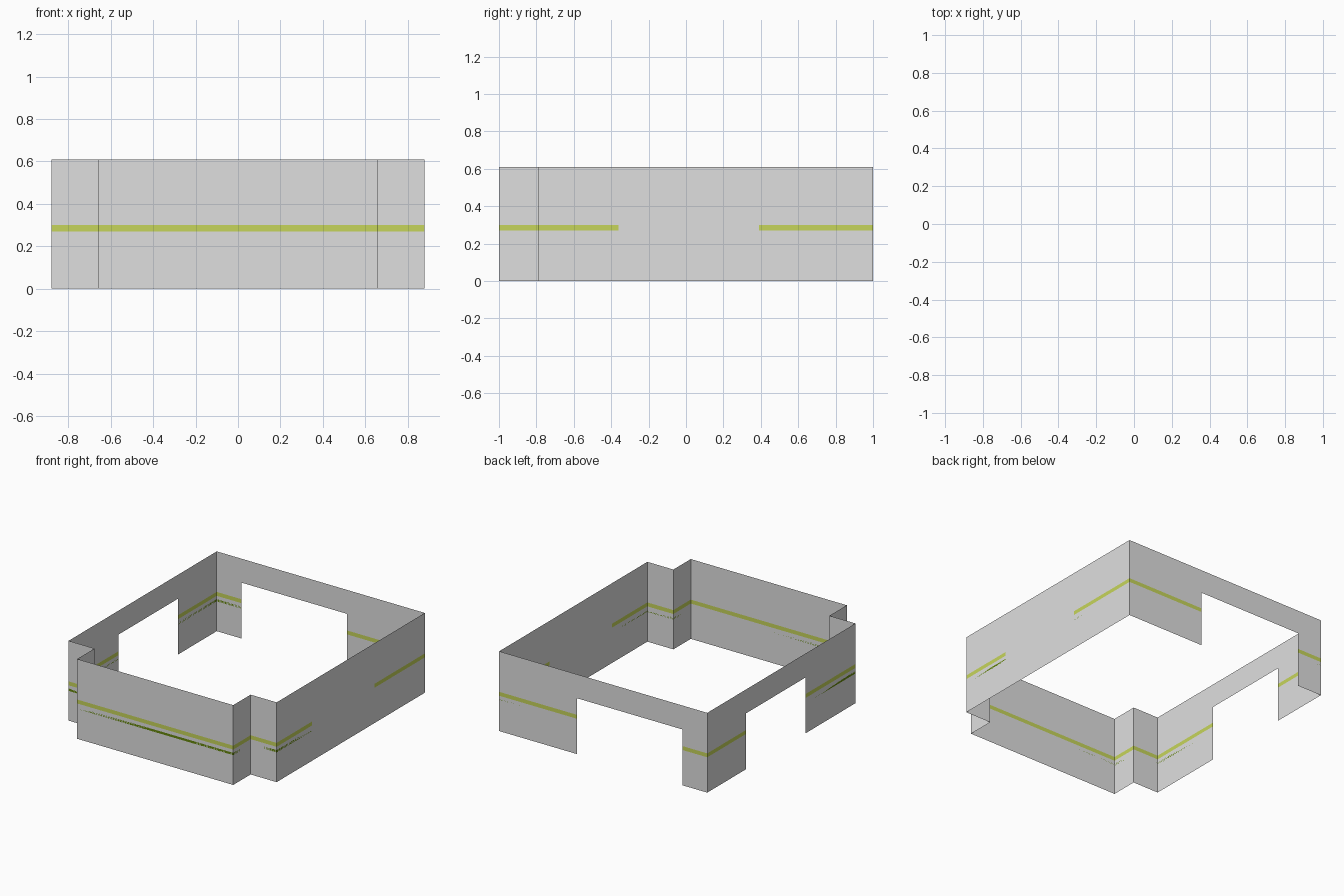
import bpy, bmesh
from mathutils import Vector

if "Cube" in bpy.data.objects:
    bpy.data.objects.remove(bpy.data.objects["Cube"])

HEIGHT = 0.61
STRIPE = (0.27, 0.30)      # light band cut into the walls
LINE = (0.227, 0.245)      # thin dark band lying flush on the walls


def material(name, rgb):
    m = bpy.data.materials.new(name)
    m.diffuse_color = (*rgb, 1)
    m.use_nodes = True
    m.node_tree.nodes["Principled BSDF"].inputs["Base Color"].default_value = m.diffuse_color
    return m


GREY = material("wall grey", (0.74, 0.74, 0.74))
LIME = material("light lime", (0.565, 0.665, 0.105))
OLIVE = material("dark olive green", (0.13, 0.24, 0.004))


def sheet(name, p0, p1, cuts, levels, mats, rule):
    """Vertical sheet from p0 to p1, divided into cells; rule gives the
    material of a cell, or None for a hole."""
    p0, p1 = Vector(p0), Vector(p1)
    length = (p1 - p0).length
    along = sorted({0.0, length, *cuts})
    bm = bmesh.new()
    for a, b in zip(along, along[1:]):
        for lo, hi in zip(levels, levels[1:]):
            idx = rule((a + b) / 2, (lo + hi) / 2)
            if idx is None:
                continue
            pa, pb = p0.lerp(p1, a / length), p0.lerp(p1, b / length)
            f = bm.faces.new([bm.verts.new((q.x, q.y, z)) for q, z in
                              ((pa, lo), (pb, lo), (pb, hi), (pa, hi))])
            f.material_index = idx
    bmesh.ops.remove_doubles(bm, verts=bm.verts, dist=1e-5)
    me = bpy.data.meshes.new(name)
    bm.to_mesh(me)
    bm.free()
    for m in mats:
        me.materials.append(m)
    bpy.context.collection.objects.link(bpy.data.objects.new(name, me))


def wall(name, p0, p1, door=None, gap=None, top=0.427):
    """Wall with an optional doorway or a gap in its stripes."""
    span = door or gap or (-1, -1)
    cuts = [c for c in span if c > 0]

    def wall_rule(s, z):
        inside = span[0] < s < span[1]
        if door and inside and z < top:
            return None
        return int(STRIPE[0] < z < STRIPE[1] and not inside)

    def line_rule(s, z):
        return None if span[0] < s < span[1] else 0

    sheet(name, p0, p1, cuts, (0, *STRIPE, top, HEIGHT), (GREY, LIME), wall_rule)
    sheet(name + "_dark_line", p0, p1, cuts, LINE, (OLIVE,), line_rule)


X, XF, Y, YN = 0.88, 0.66, 1.0, -0.79

# Front bay and its notched corners
wall("front_wall", (-XF, -Y), (XF, -Y))
wall("right_bay_side", (XF, -Y), (XF, YN))
wall("right_front_return", (XF, YN), (X, YN))
wall("left_front_return", (-X, YN), (-XF, YN))
wall("left_bay_side", (-XF, YN), (-XF, -Y))

# Right wall with interrupted stripes
wall("right_wall", (X, YN), (X, Y), gap=(-0.36 - YN, 0.39 - YN))

# Back and left walls with doorways
wall("back_wall", (X, Y), (-X, Y), door=(X - 0.22, X + 0.67))
wall("left_wall", (-X, Y), (-X, YN), door=(Y - 0.53, Y + 0.185))
